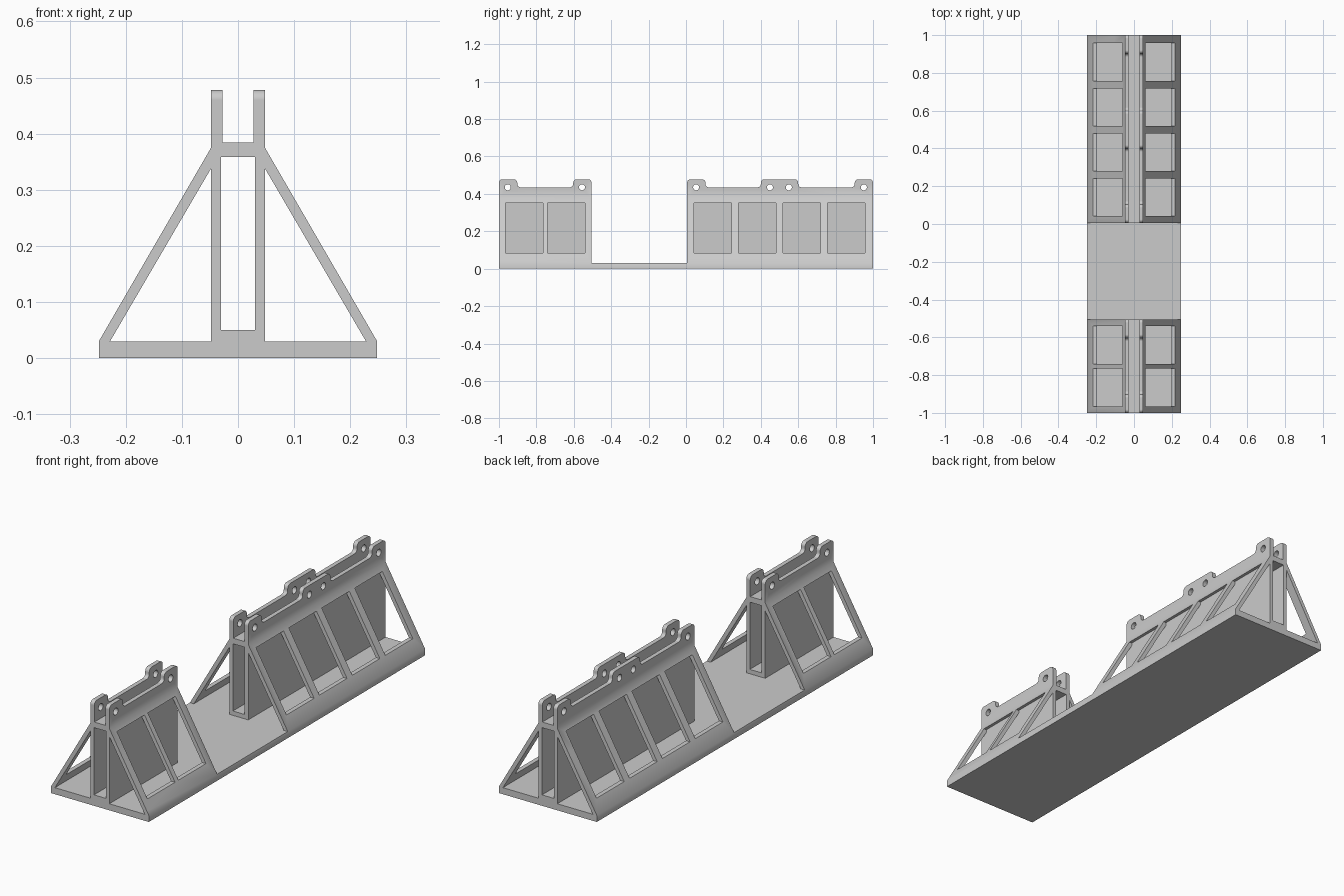
import bpy, bmesh, math
from mathutils import Vector

cube = bpy.data.objects.get("Cube")
if cube:
    bpy.data.objects.remove(cube, do_unlink=True)

grey = bpy.data.materials.new("plain_grey")
grey.use_nodes = True
colour = (0.6, 0.6, 0.6, 1)
grey.diffuse_color = colour
grey.node_tree.nodes["Principled BSDF"].inputs["Base Color"].default_value = colour


def add_prism(bm, points, axis, lo, hi, round_above=None, radius=0.018):
    """Extrude a profile along x (points are y, z) or along y (points are x, z)."""
    part = bmesh.new()
    place = (lambda a, b: (lo, a, b)) if axis == "x" else (lambda a, b: (a, lo, b))
    part.faces.new([part.verts.new(place(a, b)) for a, b in points])
    if round_above is not None:
        corners = [v for v in part.verts if v.co.z > round_above]
        bmesh.ops.bevel(part, geom=corners, offset=radius, segments=5,
                        profile=0.5, affect="VERTICES")
    step = Vector((hi - lo, 0, 0)) if axis == "x" else Vector((0, hi - lo, 0))
    grown = bmesh.ops.extrude_face_region(part, geom=part.faces[:])["geom"]
    bmesh.ops.translate(part, vec=step,
                        verts=[g for g in grown if isinstance(g, bmesh.types.BMVert)])
    bmesh.ops.recalc_face_normals(part, faces=part.faces[:])
    temp = bpy.data.meshes.new("temp")
    part.to_mesh(temp)
    part.free()
    bm.from_mesh(temp)
    bpy.data.meshes.remove(temp)


def make_object(name, bm):
    mesh = bpy.data.meshes.new(name)
    bm.to_mesh(mesh)
    bm.free()
    mesh.materials.append(grey)
    obj = bpy.data.objects.new(name, mesh)
    bpy.context.collection.objects.link(obj)
    return obj


def cut(target, bm, operation="DIFFERENCE"):
    cutter = make_object("cutter", bm)
    cutter.hide_render = True
    mod = target.modifiers.new("cut", "BOOLEAN")
    mod.operation, mod.object, mod.solver = operation, cutter, "EXACT"
    bpy.context.view_layer.objects.active = target
    bpy.ops.object.modifier_apply(modifier=mod.name)
    bpy.data.objects.remove(cutter, do_unlink=True)


def box(a0, a1, b0, b1):
    return [(a0, b0), (a1, b0), (a1, b1), (a0, b1)]


# Main dimensions
BASE, BASE_TOP, WALL_IN, WALL_OUT = 0.248, 0.03, 0.028, 0.048
RAIL, TOP = 0.435, 0.478
GAP = (-0.505, 0.006)

# Cross-section: base plate, sloping panels and twin upright walls
half = [(BASE, 0), (BASE, BASE_TOP), (WALL_OUT, 0.375), (WALL_OUT, 0.52)]
bm = bmesh.new()
add_prism(bm, half + [(-x, z) for x, z in reversed(half)], "y", -1.1, 1.1)
frame = make_object("rack_frame", bm)

# Central channel, top slot and triangular side tunnels
bm = bmesh.new()
add_prism(bm, box(-0.03, 0.03, 0.05, 0.358), "y", -1.2, 1.2)
add_prism(bm, box(-WALL_IN, WALL_IN, 0.384, 0.6), "y", -1.2, 1.2)
for s in (-1, 1):
    tunnel = [(s * 0.228, BASE_TOP), (s * WALL_OUT, BASE_TOP), (s * WALL_OUT, 0.338)]
    add_prism(bm, tunnel, "y", -1.2, 1.2)
cut(frame, bm)

# Side outline: rounded lugs on the rails, and the open bay down to the base
outline = [(-1, 0), (-1, TOP), (-0.902, TOP), (-0.902, RAIL),
           (-0.603, RAIL), (-0.603, TOP), (GAP[0], TOP), (GAP[0], BASE_TOP),
           (GAP[1], BASE_TOP), (GAP[1], TOP), (0.104, TOP), (0.104, RAIL),
           (0.4, RAIL), (0.4, TOP), (0.6, TOP), (0.6, RAIL),
           (0.902, RAIL), (0.902, TOP), (1, TOP), (1, 0)]
bm = bmesh.new()
add_prism(bm, outline, "x", -0.4, 0.4, round_above=0.4)
cut(frame, bm, "INTERSECT")

# Windows through the sloping panels
bm = bmesh.new()
for y in (-0.865, -0.641, 0.142, 0.38, 0.618, 0.857):
    for s in (-1, 1):
        add_prism(bm, box(y - 0.1, y + 0.1, 0.084, 0.351), "x", s * WALL_OUT, s * 0.35)
cut(frame, bm)

# Pin holes through the lugs
bm = bmesh.new()
for y in (-0.953, -0.556, 0.054, 0.449, 0.55, 0.951):
    ring = [(y + 0.016 * math.cos(a), RAIL + 0.016 * math.sin(a))
            for a in (math.tau * i / 24 for i in range(24))]
    add_prism(bm, ring, "x", -0.2, 0.2)
cut(frame, bm)

# Soft shading over shallow bends, sharp elsewhere
bpy.ops.object.select_all(action="DESELECT")
frame.select_set(True)
bpy.context.view_layer.objects.active = frame
bpy.ops.object.shade_smooth_by_angle(angle=math.radians(35))
weighted = frame.modifiers.new("weighted_normals", "WEIGHTED_NORMAL")
weighted.keep_sharp = True
